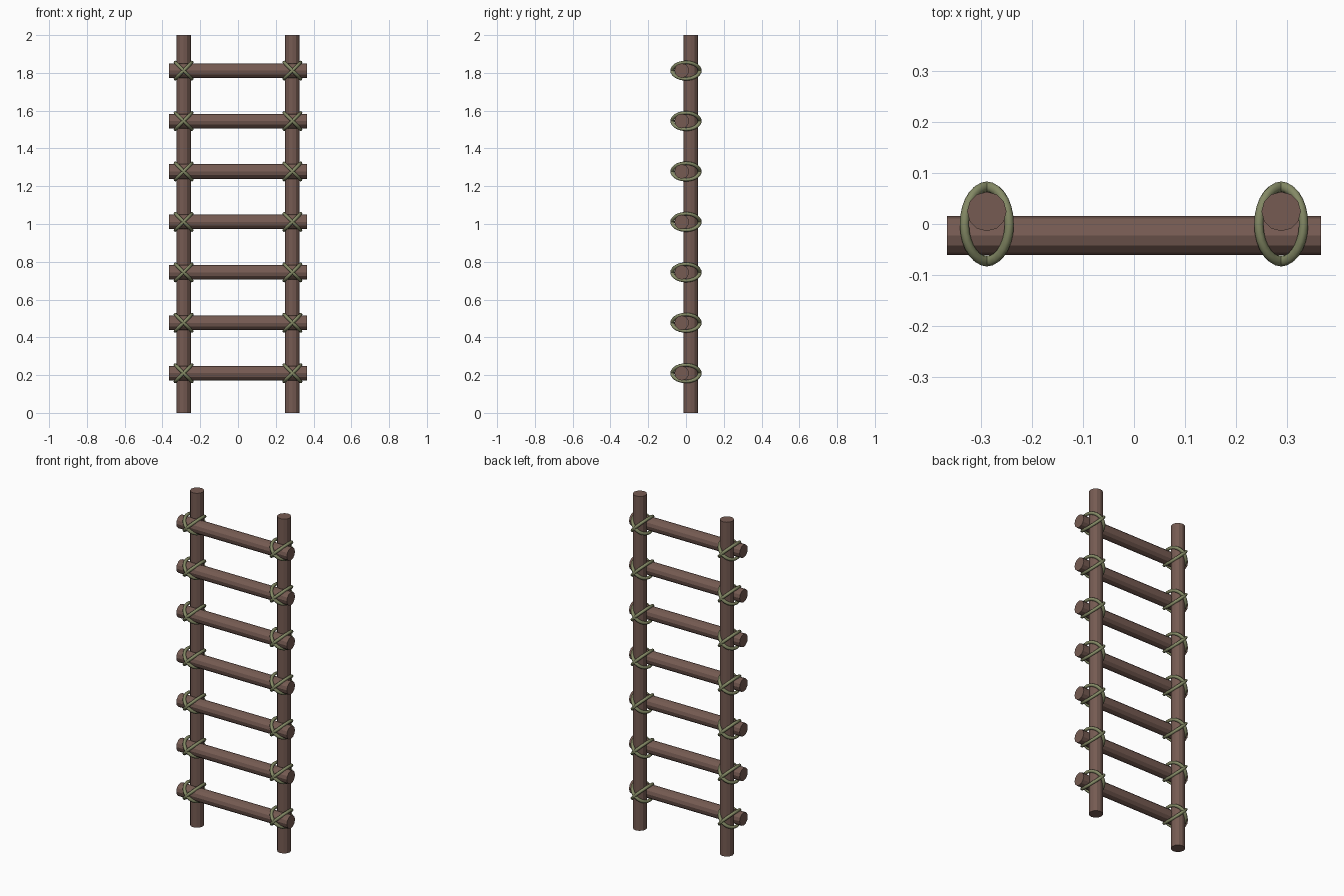
import bpy
from math import pi

if "Cube" in bpy.data.objects:
    bpy.data.objects.remove(bpy.data.objects["Cube"])

RAIL_X, RAIL_Y, RUNG_Y, ROD_R = 0.288, 0.0245, -0.0225, 0.0385
RUNG_Z = [0.21 + 0.267 * i for i in range(7)]


def material(name, color):
    m = bpy.data.materials.new(name)
    m.diffuse_color = (*color, 1)
    m.use_nodes = True
    m.node_tree.nodes["Principled BSDF"].inputs["Base Color"].default_value = m.diffuse_color
    return m


wood = material("wood", (0.18, 0.105, 0.085))
rope = material("rope", (0.23, 0.25, 0.13))


def rod(name, length, loc, rot=(0, 0, 0)):
    bpy.ops.mesh.primitive_cylinder_add(vertices=12, radius=ROD_R, depth=length,
                                        location=loc, rotation=rot)
    o = bpy.context.object
    o.name = name
    o.data.materials.append(wood)


def lashing(name, loc, tilt):
    # oval rope ring, stretched front to back and tilted on the diagonal
    bpy.ops.mesh.primitive_torus_add(major_radius=0.062, minor_radius=0.009,
                                     major_segments=28, minor_segments=8,
                                     location=loc, rotation=(0, tilt, 0))
    o = bpy.context.object
    o.name = name
    o.scale = (1, 1.17, 1)
    o.data.materials.append(rope)
    bpy.ops.object.shade_smooth()


# Upright rails
for side, x in (("left", -RAIL_X), ("right", RAIL_X)):
    rod(f"{side}_rail", 2.0, (x, RAIL_Y, 1.0))

# Rungs, each tied to both rails with a crossed pair of rope rings
for i, z in enumerate(RUNG_Z, 1):
    rod(f"rung_{i}", 0.732, (0, RUNG_Y, z), (0, pi / 2, 0))
    for side, x in (("left", -RAIL_X), ("right", RAIL_X)):
        lashing(f"{side}_rope_rising_{i}", (x, 0, z), -pi / 4)
        lashing(f"{side}_rope_falling_{i}", (x, 0, z), pi / 4)
